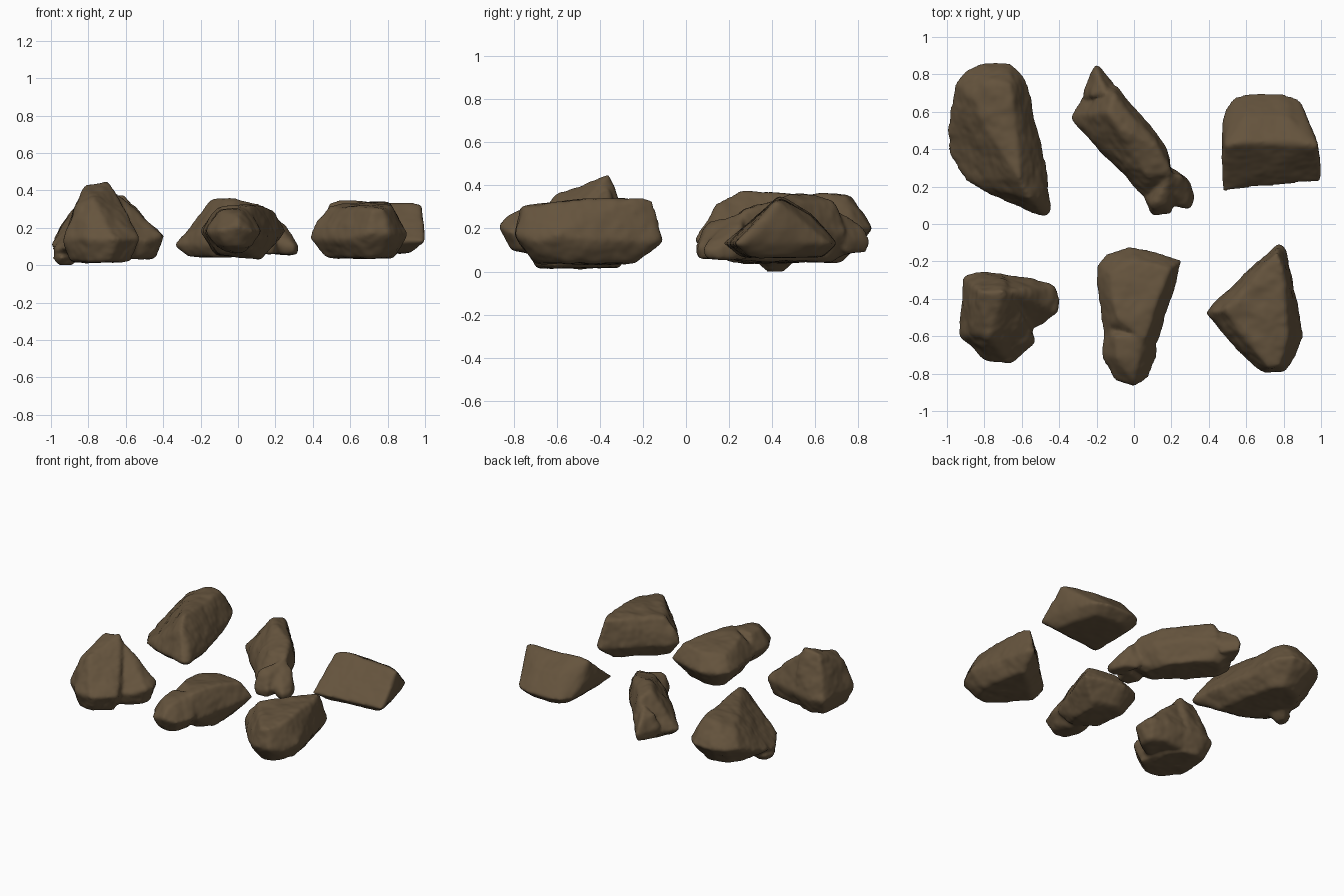
import bpy, bmesh
from mathutils import Vector, noise

brown = bpy.data.materials.new("earth_brown")
brown.diffuse_color = (0.130, 0.088, 0.047, 1)


def add_lump(bm, rim, outline, tops, bottom, shrink):
    """Convex chunk: outline at rim height, crest points and a smaller underside."""
    sides = [Vector((p[0], p[1], p[2] if len(p) > 2 else rim)) for p in outline]
    c = sum(sides, Vector()) / len(sides)
    pts = sides + [Vector(p) for p in tops]
    for p in sides:
        q = c + (p - c) * shrink
        pts.append(Vector((q.x, q.y, bottom)))
    verts = [bm.verts.new(p) for p in pts]
    bmesh.ops.convex_hull(bm, input=verts)
    loose = [v for v in bm.verts if not v.link_faces]
    bmesh.ops.delete(bm, geom=loose, context='VERTS')


def rock(name, seed, rough, *lumps):
    bm = bmesh.new()
    for lump in lumps:
        add_lump(bm, *lump)
    bmesh.ops.recalc_face_normals(bm, faces=bm.faces)
    me = bpy.data.meshes.new(name)
    bm.to_mesh(me)
    bm.free()
    ob = bpy.data.objects.new(name, me)
    bpy.context.collection.objects.link(ob)
    # fuse the chunks and wear the edges
    m = ob.modifiers.new("fuse", 'REMESH')
    m.mode = 'VOXEL'
    m.voxel_size = 0.013
    s = ob.modifiers.new("wear", 'SMOOTH')
    s.factor = 0.5
    s.iterations = 8
    dg = bpy.context.evaluated_depsgraph_get()
    baked = bpy.data.meshes.new_from_object(ob.evaluated_get(dg))
    ob.modifiers.clear()
    ob.data = baked
    # weathered surface: broad dents, small bumps and fine grain
    off = Vector((seed * 7.3, seed * 3.1, seed * 5.7))
    moves = []
    for v in baked.vertices:
        p = v.co + off
        d = 0.004 + rough * (0.011 * noise.noise(p * 6) + 0.008 * noise.noise(p * 13)
                             + 0.004 * noise.noise(p * 28))
        moves.append(v.co + v.normal * d)
    for v, co in zip(baked.vertices, moves):
        v.co = (co.x, co.y, max(co.z, 0.0))
    baked.materials.clear()
    baked.materials.append(brown)
    for f in baked.polygons:
        f.use_smooth = True
        f.material_index = 0


# back left: large ridged boulder with a small foot
rock("ridged_boulder", 1, 0.75,
     (.14, [(-.9, .82, .2), (-.8, .865, .2), (-.66, .865, .2), (-.58, .78, .2), (-.55, .62),
            (-.47, .3), (-.44, .08), (-.47, .035), (-.57, .07), (-.75, .19),
            (-.9, .23, .1), (-.98, .36, .08), (-1.0, .47, .1), (-.98, .62), (-.95, .75, .2)],
      [(-.76, .76, .35), (-.66, .74, .35), (-.61, .24, .37), (-.56, .14, .32),
       (-.8, .55, .33), (-.5, .14, .26), (-.87, .7, .31)], .045, .62),
     (.04, [(-.99, .4), (-.96, .47), (-.88, .5), (-.85, .38), (-.95, .33)],
      [(-.85, .4, .15), (-.97, .4, .1), (-.8, .5, .1)], .0, .5))

# back middle: long slanting shard made of a body and three end spurs
rock("long_shard", 2, 0.75,
     (.11, [(-.34, .58), (-.33, .545), (-.22, .48), (-.12, .35), (0, .21), (.06, .14), (.22, .19),
            (.165, .42, .19), (.025, .6, .2), (-.1, .74, .18), (-.2, .76), (-.27, .68)],
      [(-.14, .6, .355), (-.09, .54, .365), (.04, .45, .345), (.13, .41, .32), (.2, .27, .28),
       (.08, .25, .28), (-.11, .69, .32), (-.21, .5, .22), (-.05, .32, .24)], .05, .72),
     (.15, [(-.2, .86), (-.24, .8), (-.27, .68), (-.1, .73), (-.16, .82)],
      [(-.2, .82, .21), (-.15, .7, .28), (-.22, .68, .24)], .09, .8),
     (.11, [(.05, .15), (.1, .045), (.2, .055), (.22, .2)],
      [(.1, .1, .22), (.17, .1, .2), (.19, .25, .27)], .06, .8),
     (.1, [(.23, .1), (.3, .075), (.325, .15), (.285, .25), (.18, .3)],
      [(.18, .25, .27), (.25, .26, .22), (.15, .12, .18)], .06, .85))

# back right: smooth wedge with a straight crest
rock("wedge_stone", 3, 0.4,
     (.13, [(.49, .61), (.54, .68), (.63, .7), (.8, .695), (.89, .66), (.92, .58), (.96, .48, .2),
            (.99, .36, .2), (1.0, .235), (.9, .225), (.6, .195), (.48, .18),
            (.47, .3, .2), (.475, .5, .2)],
      [(.49, .42, .335), (.58, .44, .345), (.88, .44, .33), (.98, .42, .325),
       (.6, .58, .27), (.82, .57, .26)], .07, .72))

# front left: blocky stone with a high peak and a side shoulder
rock("peaked_stone", 4, 0.75,
     (.14, [(-.91, -.28), (-.82, -.25), (-.7, -.275), (-.6, -.4), (-.52, -.64), (-.62, -.67, .1),
            (-.66, -.75), (-.8, -.725), (-.93, -.6), (-.93, -.53), (-.91, -.4)],
      [(-.82, -.36, .43), (-.7, -.365, .445), (-.66, -.4, .4), (-.78, -.6, .36), (-.86, -.58, .31),
       (-.7, -.65, .26), (-.87, -.34, .3), (-.6, -.58, .21), (-.69, -.31, .33)], .02, .78),
     (.16, [(-.75, -.28), (-.55, -.29), (-.42, -.335), (-.4, -.4), (-.41, -.47), (-.48, -.53, .13),
            (-.6, -.6, .12), (-.75, -.5)],
      [(-.66, -.36, .39), (-.55, -.38, .28), (-.47, -.42, .22)], .04, .7))

# front middle: tapering block, keeled underneath
rock("tapered_block", 5, 0.6,
     (.18, [(-.2, -.22), (-.15, -.17), (-.02, -.12), (.05, -.135), (.255, -.195), (.22, -.32),
            (.17, -.47, .15), (.12, -.64, .15), (-.16, -.6), (-.17, -.45), (-.2, -.3)],
      [(-.13, -.27, .28), (.0, -.19, .285), (.19, -.24, .29), (.12, -.42, .32), (.06, -.62, .315),
       (-.09, -.5, .315), (.12, -.3, .035), (.12, -.45, .035), (.06, -.58, .06)], .06, .58),
     (.18, [(-.16, -.55), (.11, -.6), (.125, -.7), (.08, -.82), (.0, -.87, .21),
            (-.1, -.83), (-.17, -.7)],
      [(-.1, -.6, .3), (.05, -.6, .31), (.02, -.74, .29), (-.09, -.72, .29), (0, -.83, .26),
       (0, -.55, .06)], .1, .6))

# front right: angular pointed stone with a steep blunt south end
rock("angular_stone", 6, 0.75,
     (.14, [(.38, -.475), (.39, -.475, .18), (.46, -.39), (.66, -.23), (.77, -.11), (.805, -.13),
            (.82, -.28), (.87, -.4), (.885, -.55), (.905, -.6, .17), (.86, -.7),
            (.81, -.78, .17), (.7, -.8, .17), (.62, -.75), (.55, -.64), (.45, -.54)],
      [(.48, -.46, .31), (.55, -.43, .325), (.765, -.15, .335), (.79, -.22, .34), (.8, -.48, .33),
       (.82, -.6, .32), (.69, -.68, .31), (.72, -.765, .3), (.78, -.755, .3)], .04, .68))
